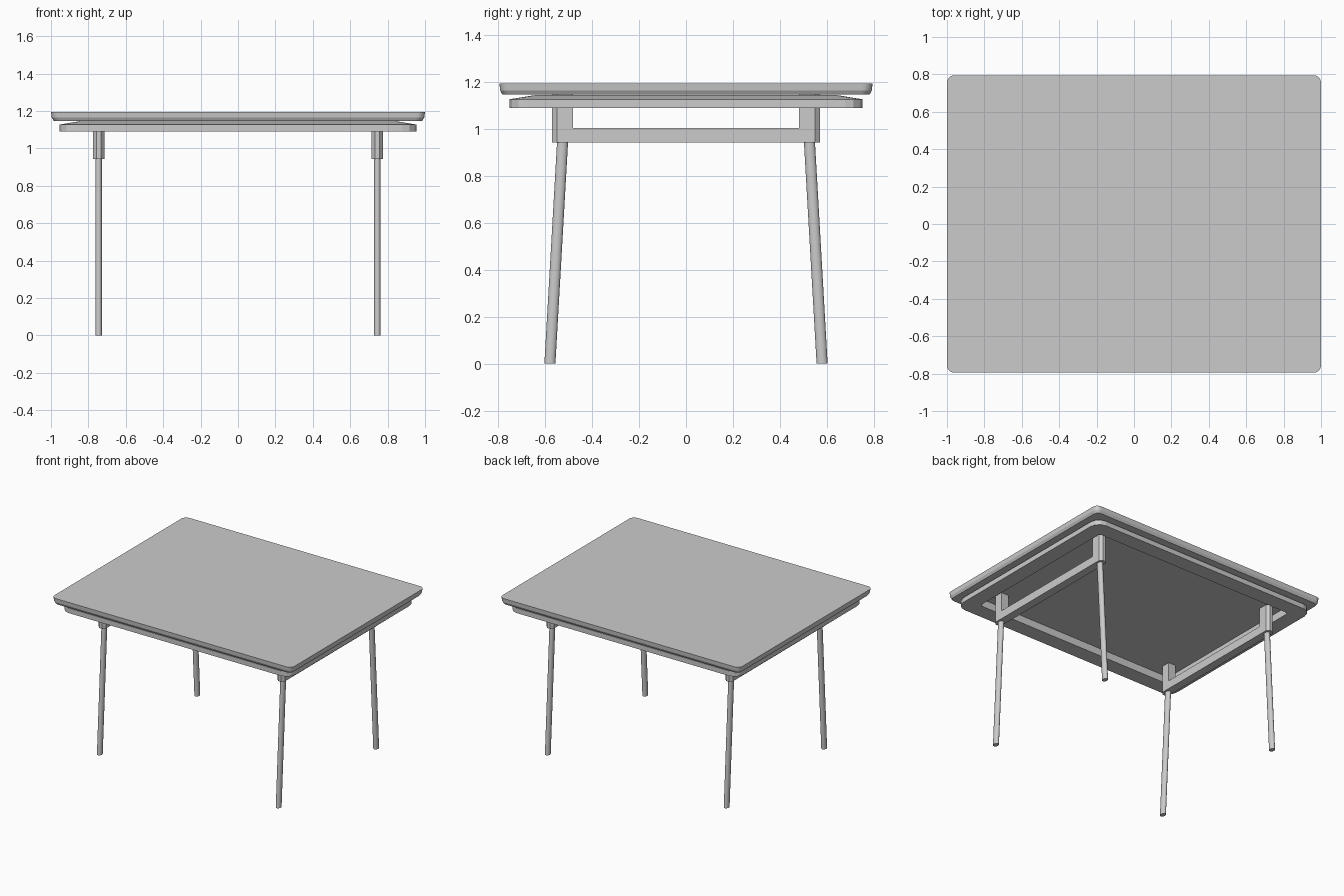
import bpy, bmesh
from math import cos, sin, pi, tau

if "Cube" in bpy.data.objects:
    bpy.data.objects.remove(bpy.data.objects["Cube"])

X_LEG = 0.745


def make_object(name, bm, smooth=None):
    bmesh.ops.recalc_face_normals(bm, faces=bm.faces[:])
    mesh = bpy.data.meshes.new(name)
    bm.to_mesh(mesh)
    bm.free()
    ob = bpy.data.objects.new(name, mesh)
    bpy.context.collection.objects.link(ob)
    if smooth:
        bpy.context.view_layer.objects.active = ob
        ob.select_set(True)
        bpy.ops.object.shade_smooth_by_angle(angle=smooth)
        ob.select_set(False)
    return ob


def rounded_rect(hx, hy, r, z, seg):
    pts = []
    for q, (sx, sy) in enumerate([(1, 1), (-1, 1), (-1, -1), (1, -1)]):
        for i in range(seg + 1):
            a = (q + i / seg) * pi / 2
            pts.append((sx * (hx - r) + r * cos(a), sy * (hy - r) + r * sin(a), z))
    return pts


def loft(name, loops, closed=False, smooth=None):
    """Skin equal-length loops; either cap the ends or join last to first."""
    bm = bmesh.new()
    rings = [[bm.verts.new(p) for p in loop] for loop in loops]
    n = len(rings[0])
    pairs = list(zip(rings, rings[1:]))
    if closed:
        pairs.append((rings[-1], rings[0]))
    for a, b in pairs:
        for i in range(n):
            j = (i + 1) % n
            bm.faces.new((a[i], a[j], b[j], b[i]))
    if not closed:
        bm.faces.new(rings[0][::-1])
        bm.faces.new(rings[-1])
    return make_object(name, bm, smooth)


# Table top with rounded corners, slightly tapered underneath
loft("table_top", [rounded_rect(0.985, 0.782, 0.035, 1.147, 5),
                   rounded_rect(0.996, 0.792, 0.04, 1.165, 5),
                   rounded_rect(1.0, 0.795, 0.04, 1.195, 5)])

# Ring frame under the top, its upper face sloping up to the inner edge
loft("under_frame", [rounded_rect(0.955, 0.752, 0.075, 1.09, 3),
                     rounded_rect(0.955, 0.752, 0.075, 1.127, 3),
                     rounded_rect(0.84, 0.635, 0.02, 1.146, 3),
                     rounded_rect(0.84, 0.635, 0.02, 1.09, 3)], closed=True)

for sx, side in ((-1, "left"), (1, "right")):
    x = sx * X_LEG
    # Cross bar joining the two posts
    loft(f"{side}_cross_bar", [[(x + dx, y, z) for dx, z in
         ((-.031, .943), (.031, .943), (.031, 1.005), (-.031, 1.005))]
         for y in (-0.485, 0.485)])
    for sy, end in ((-1, "front"), (1, "back")):
        # Post with chamfered outer edges
        plan = [(-.031, .482), (.031, .482), (.031, .55), (.012, .572),
                (-.012, .572), (-.031, .55)]
        loft(f"{side}_{end}_post", [[(x + dx, sy * y, z) for dx, y in plan]
                                    for z in (0.943, 1.147)])
        # Splayed round leg, cut level at the floor
        loft(f"{side}_{end}_leg", [[(x + .018 * cos(tau * i / 16),
                                     sy * yc + .0235 * sin(tau * i / 16), z)
                                    for i in range(16)]
                                   for yc, z in ((0.58, 0), (0.526, 0.945))], smooth=0.6)
